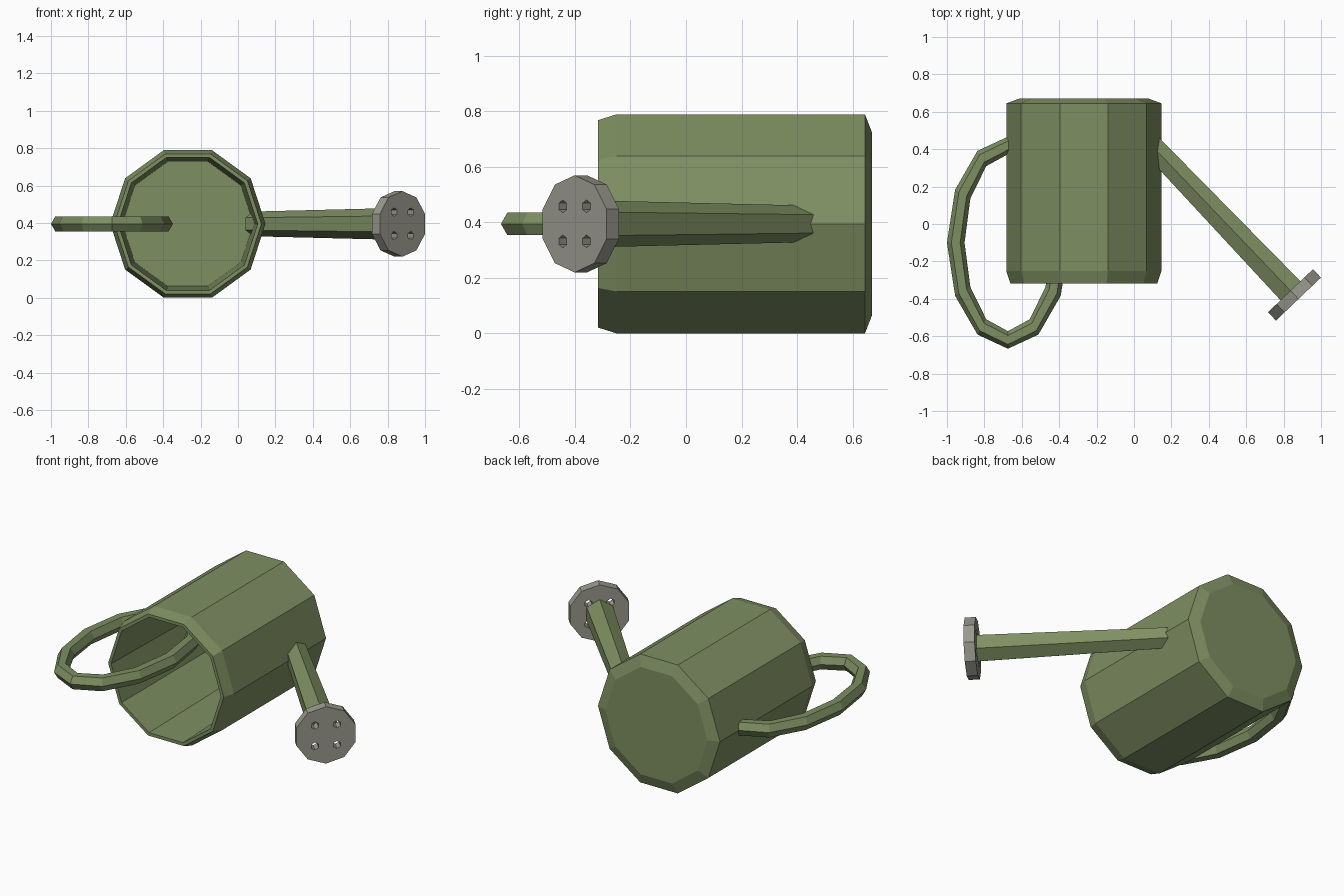
import bpy, bmesh, math
from mathutils import Vector

cube = bpy.data.objects.get("Cube")
if cube:
    bpy.data.objects.remove(cube, do_unlink=True)


def material(name, rgb):
    m = bpy.data.materials.new(name)
    m.use_nodes = True
    m.diffuse_color = (*rgb, 1)
    m.node_tree.nodes["Principled BSDF"].inputs["Base Color"].default_value = (*rgb, 1)
    return m


green = material("olive_green", (0.21, 0.275, 0.122))
grey = material("warm_grey", (0.32, 0.32, 0.27))

UP = Vector((0, 0, 1))
MID_Z = 0.395


def ring(center, u, v, radius, sides, turn=0.0):
    """Regular polygon around center in the plane of u and v."""
    angles = [turn + math.tau * k / sides for k in range(sides)]
    return [center + radius * (u * math.cos(a) + v * math.sin(a)) for a in angles]


def loft(name, rings, mat, closed=False):
    """Skin a row of rings; cap the two ends unless the row is closed."""
    bm = bmesh.new()
    loops = [[bm.verts.new(p) for p in r] for r in rings]
    n = len(loops[0])
    pairs = list(zip(loops, loops[1:]))
    if closed:
        pairs.append((loops[-1], loops[0]))
    else:
        bm.faces.new(loops[0])
        bm.faces.new(loops[-1])
    for a, b in pairs:
        for i in range(n):
            j = (i + 1) % n
            bm.faces.new((a[i], a[j], b[j], b[i]))
    bmesh.ops.recalc_face_normals(bm, faces=bm.faces)
    mesh = bpy.data.meshes.new(name)
    bm.to_mesh(mesh)
    bm.free()
    mesh.materials.append(mat)
    obj = bpy.data.objects.new(name, mesh)
    bpy.context.collection.objects.link(obj)
    return obj


# Ten-sided can lying on its side: (radius, y) from back, over the lip, to the inner floor
profile = [(0.347, 0.67), (0.415, 0.645), (0.415, -0.25), (0.393, -0.317),
           (0.373, -0.317), (0.35, 0.64)]
loft("can_body", [ring(Vector((-0.268, y, MID_Z)), Vector((1, 0, 0)), UP, r, 10)
                  for r, y in profile], green)

# Oval handle loop with a hexagonal section
TUBE = 0.047
handle = []
for k in range(12):
    t = math.tau * k / 12
    section = []
    for s in range(6):
        a = math.tau * s / 6
        off = TUBE * math.cos(a)
        section.append(Vector((-0.674 + (0.279 + off) * math.cos(t),
                               -0.10 + (0.52 + off) * math.sin(t),
                               MID_Z + TUBE * math.sin(a))))
    handle.append(section)
loft("handle", handle, green, closed=True)

# Spout axis, measured from the centre of the sprinkler plate
slant = math.radians(-46.3)
axis = Vector((math.cos(slant), math.sin(slant), 0))
side = UP.cross(axis)
plate_center = Vector((0.858, -0.379, MID_Z))
HALF = 0.031


def along(s):
    return plate_center + axis * s


# Hexagonal spout, widening towards the plate
loft("spout", [ring(along(s), side, UP, r, 6, math.pi / 2)
               for s, r in ((-1.124, 0.066), (-HALF, 0.085))], green)

# Ten-sided sprinkler plate with four drilled holes
plate = loft("sprinkler_plate", [ring(along(s), side, UP, 0.175, 10, math.pi / 2)
                                 for s in (-HALF, HALF)], grey)
for i in (-1, 1):
    for j in (-1, 1):
        shift = side * 0.062 * i + UP * 0.063 * j
        cutter = loft("hole_cutter", [ring(along(s) + shift, side, UP, 0.023, 6, math.pi / 2)
                                      for s in (-2 * HALF, 2 * HALF)], grey)
        cutter.hide_render = True
        mod = plate.modifiers.new("hole", 'BOOLEAN')
        mod.operation = 'DIFFERENCE'
        mod.solver = 'EXACT'
        mod.object = cutter
        bpy.context.view_layer.objects.active = plate
        bpy.ops.object.modifier_apply(modifier=mod.name)
        bpy.data.objects.remove(cutter, do_unlink=True)
